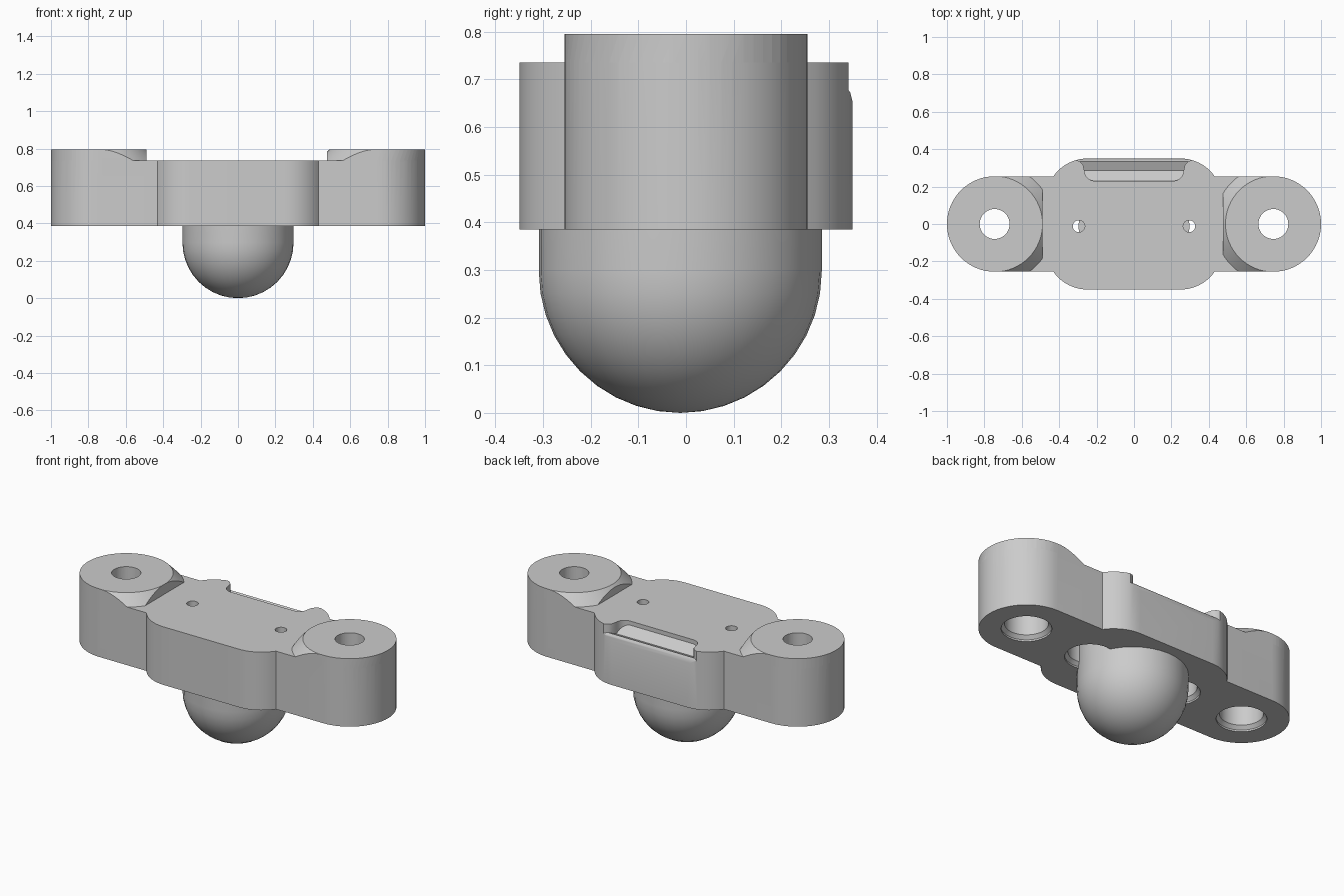
import bpy, bmesh
from math import cos, sin, pi, radians, sqrt

if "Cube" in bpy.data.objects:
    bpy.data.objects.remove(bpy.data.objects["Cube"])

BOTTOM, DECK, TOP = 0.385, 0.735, 0.795
END_X, END_R = 0.745, 0.255
BALL_Y, BALL_R = -0.012, 0.297

grey = bpy.data.materials.new("plain grey")
grey.use_nodes = True
COLOUR = (0.6, 0.6, 0.6, 1)
grey.diffuse_color = COLOUR
grey.node_tree.nodes["Principled BSDF"].inputs["Base Color"].default_value = COLOUR


def finish(name, bm):
    bmesh.ops.recalc_face_normals(bm, faces=bm.faces)
    mesh = bpy.data.meshes.new(name)
    bm.to_mesh(mesh)
    bm.free()
    mesh.materials.append(grey)
    obj = bpy.data.objects.new(name, mesh)
    bpy.context.collection.objects.link(obj)
    return obj


def prism(name, points, low, high, place=lambda a, b, h: (a, b, h)):
    bm = bmesh.new()
    face = bm.faces.new([bm.verts.new(place(a, b, low)) for a, b in points])
    new = bmesh.ops.extrude_face_region(bm, geom=[face], use_keep_orig=True)
    shift = [q - p for p, q in zip(place(0, 0, low), place(0, 0, high))]
    verts = [v for v in new["geom"] if isinstance(v, bmesh.types.BMVert)]
    bmesh.ops.translate(bm, verts=verts, vec=shift)
    return finish(name, bm)


def lathe(name, profile, x, y, steps=40):
    bm = bmesh.new()
    verts = [bm.verts.new((x + r, y, z)) for r, z in profile]
    edges = [bm.edges.new(pair) for pair in zip(verts, verts[1:])]
    bmesh.ops.spin(bm, geom=verts + edges, cent=(x, y, 0), axis=(0, 0, 1),
                   angle=2 * pi, steps=steps)
    bmesh.ops.remove_doubles(bm, verts=bm.verts, dist=0.0001)
    return finish(name, bm)


def combine(target, other, operation):
    mod = target.modifiers.new("combine", 'BOOLEAN')
    mod.operation, mod.object, mod.solver = operation, other, 'EXACT'
    bpy.context.view_layer.objects.active = target
    bpy.ops.object.modifier_apply(modifier=mod.name)
    bpy.data.objects.remove(other)


def arc(cx, cy, r, start, end, steps):
    angles = [start + (end - start) * i / steps for i in range(steps + 1)]
    return [(cx + r * cos(a), cy + r * sin(a)) for a in angles]


# Plate: round ends joined to a wider middle
SHOULDER_X, SHOULDER_Y, SHOULDER_R = 0.25, 0.13, 0.22
meet = sqrt(SHOULDER_R ** 2 - (END_R - SHOULDER_Y) ** 2)
meet_angle = pi / 2 - radians(55.4)
quarter = arc(END_X, 0, END_R, 0, pi / 2, 16)
quarter += [(SHOULDER_X + meet, END_R)]
quarter += arc(SHOULDER_X, SHOULDER_Y, SHOULDER_R, meet_angle, pi / 2, 10)[1:]
half = quarter + [(-x, y) for x, y in reversed(quarter)]
outline = half + [(x, -y) for x, y in reversed(half[1:-1])]
body = prism("mounting_body", outline, BOTTOM, DECK)

# Raised bosses with a conical skirt on the inner side
for side, inner in ((1, 0.475), (-1, 0.49)):
    cone = lathe("boss", [(0, DECK), (0.315, DECK), (END_R + 0.001, TOP), (0, TOP)],
                 side * END_X, 0, 64)
    shape = arc(END_X, 0, END_R, -pi / 2, pi / 2, 32)
    shape += [(inner, END_R), (inner, -END_R)]
    trim = prism("boss_trim", [(side * x, y) for x, y in shape], DECK - 0.1, TOP + 0.1)
    combine(cone, trim, 'INTERSECT')
    combine(body, cone, 'UNION')

# Screw holes, wide and chamfered from below
for side in (1, -1):
    for x, y, small, step in ((END_X, 0, 0.08, 0.6), (0.295, BALL_Y, 0.032, 0.62)):
        hole = lathe("screw_hole", [
            (0, BOTTOM - 0.1), (0.135, BOTTOM - 0.1), (0.135, BOTTOM + 0.01),
            (0.117, BOTTOM + 0.03), (0.117, step), (small, step),
            (small, TOP + 0.1), (0, TOP + 0.1)], side * x, y)
        combine(body, hole, 'DIFFERENCE')

# Finger notch in the back edge: sloped trough, rounded lip, flared ends
notch = prism("back_notch", [
    (0.23, 0.85), (0.23, 0.71), (0.285, 0.665), (0.335, 0.686),
    (0.345, 0.672), (0.353, 0.64), (0.42, 0.64), (0.42, 0.85)],
    -0.5, 0.5, lambda a, b, h: (h, a, b))
flare = arc(0.21, 0.285, 0.055, -pi / 2, 0, 6)
flare += [(0.272, 0.315), (0.29, 0.335), (0.32, 0.345), (0.32, 0.42)]
plan = flare + [(-x, y) for x, y in reversed(flare)]
combine(notch, prism("notch_plan", plan, 0.5, 1), 'INTERSECT')
combine(body, notch, 'DIFFERENCE')

# Ball with a straight neck running up into the body
dome = [(BALL_R * sin(a), BALL_R * (1 - cos(a)))
        for a in (pi / 2 * i / 10 for i in range(11))]
ball = lathe("caster_ball", dome + [(BALL_R, 0.63), (0, 0.63)], 0, BALL_Y, 36)

# Smooth round surfaces and keep crisp edges
bpy.ops.object.select_all(action='DESELECT')
for obj in (body, ball):
    obj.select_set(True)
    bpy.context.view_layer.objects.active = obj
bpy.ops.object.shade_smooth_by_angle(angle=radians(30))
